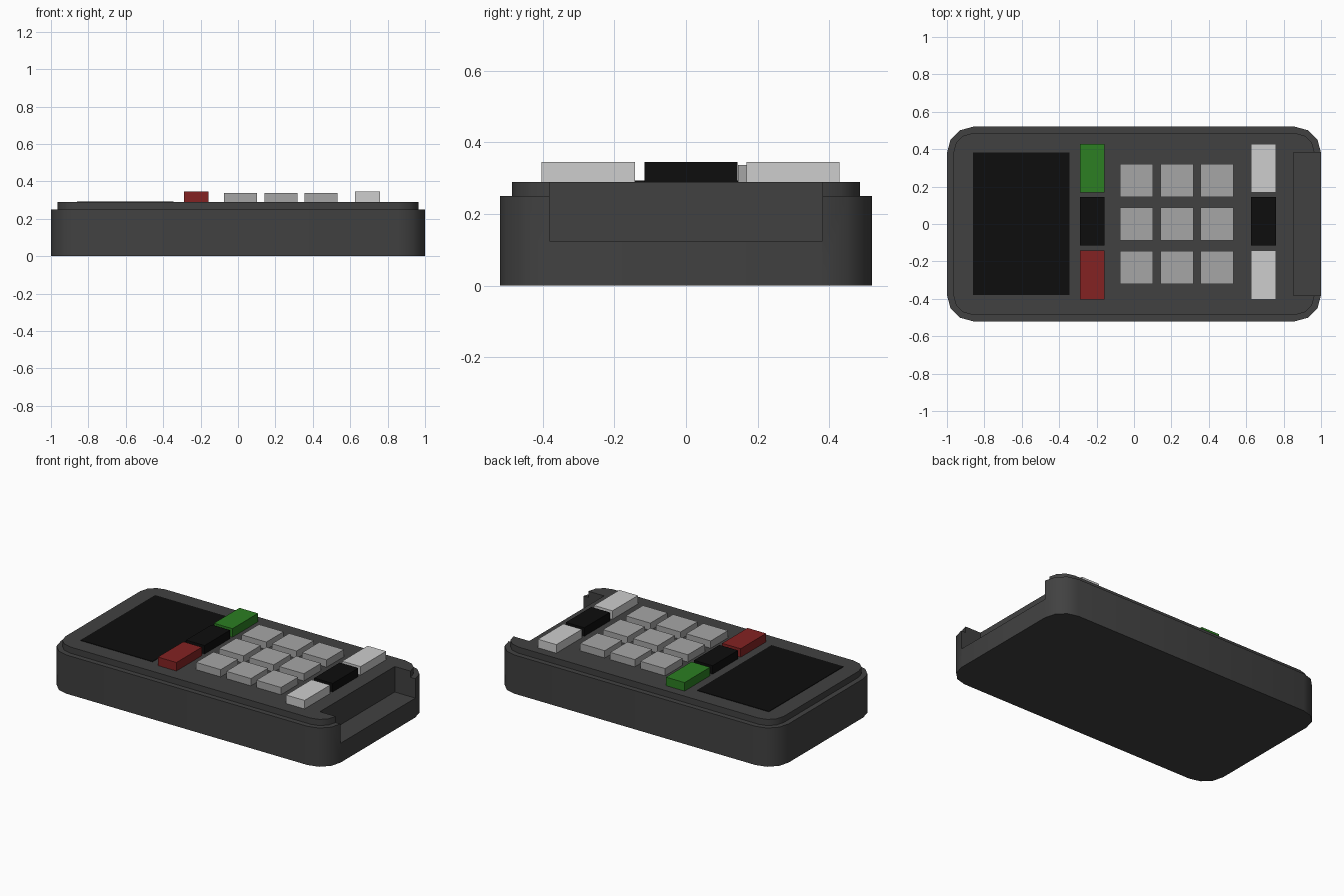
import bpy, bmesh, math

if "Cube" in bpy.data.objects:
    bpy.data.objects.remove(bpy.data.objects["Cube"])


def material(name, *rgb):
    m = bpy.data.materials.new(name)
    m.diffuse_color = (*rgb, 1)
    m.use_nodes = True
    m.node_tree.nodes["Principled BSDF"].inputs["Base Color"].default_value = m.diffuse_color
    return m


CASE = material("charcoal", 0.053, 0.053, 0.053)
BLACK = material("black", 0.004, 0.004, 0.004)
GREEN = material("green", 0.025, 0.21, 0.016)
RED = material("red", 0.23, 0.016, 0.016)
GREY = material("key grey", 0.38, 0.38, 0.38)
PALE = material("pale grey", 0.61, 0.61, 0.61)


def box(name, x0, x1, y0, y1, z0, z1, mat):
    me = bpy.data.meshes.new(name)
    bm = bmesh.new()
    bmesh.ops.create_cube(bm, size=1)
    for v in bm.verts:
        v.co = (x1 if v.co.x > 0 else x0,
                y1 if v.co.y > 0 else y0,
                z1 if v.co.z > 0 else z0)
    bm.to_mesh(me)
    bm.free()
    me.materials.append(mat)
    ob = bpy.data.objects.new(name, me)
    bpy.context.collection.objects.link(ob)
    return ob


def outline(inset, r=0.14, seg=3):
    """Rounded rectangle, counter-clockwise, shrunk by inset."""
    pts = []
    for q, (sx, sy) in enumerate([(1, 1), (-1, 1), (-1, -1), (1, -1)]):
        for i in range(seg + 1):
            a = math.pi / 2 * (q + i / seg)
            pts.append((sx * (1 - r) + (r - inset) * math.cos(a),
                        sy * (0.52 - r) + (r - inset) * math.sin(a)))
    return pts


# Case: rounded slab with a stepped-in top plate
bm = bmesh.new()
rings = [[bm.verts.new((x, y, z)) for x, y in outline(inset)]
         for inset, z in [(0, 0), (0, 0.25), (0.034, 0.25), (0.034, 0.29)]]
for a, b in zip(rings, rings[1:]):
    for i in range(len(a)):
        j = (i + 1) % len(a)
        bm.faces.new((a[i], a[j], b[j], b[i]))
bm.faces.new(rings[0][::-1])
bm.faces.new(rings[-1])
me = bpy.data.meshes.new("case")
bm.to_mesh(me)
bm.free()
me.materials.append(CASE)
case = bpy.data.objects.new("case", me)
bpy.context.collection.objects.link(case)

# Open slot at the right end
cutter = box("slot_cutter", 0.853, 1.2, -0.382, 0.382, 0.125, 0.5, CASE)
cutter.hide_render = True
mod = case.modifiers.new("slot", 'BOOLEAN')
mod.operation = 'DIFFERENCE'
mod.solver = 'EXACT'
mod.object = cutter
bpy.context.view_layer.objects.active = case
case.select_set(True)
bpy.ops.object.modifier_apply(modifier="slot")
bpy.data.objects.remove(cutter)
bpy.ops.object.shade_smooth_by_angle(angle=math.radians(40))

# Screen plate
box("screen", -0.86, -0.345, -0.38, 0.382, 0.286, 0.293, BLACK)

# Number keys
for r, y in enumerate((0.233, 0, -0.233)):
    for c, x in enumerate((0.013, 0.229, 0.444)):
        box(f"number_key_{r}_{c}", x - 0.088, x + 0.088,
            y - 0.088, y + 0.088, 0.28, 0.337, GREY)

# Tall function keys in two columns
for side, x, mats in (("left", -0.224, (GREEN, BLACK, RED)),
                      ("right", 0.692, (PALE, BLACK, PALE))):
    for i, (y, m) in enumerate(zip((0.299, 0.014, -0.273), mats)):
        box(f"{side}_key_{i}", x - 0.066, x + 0.066,
            y - 0.13, y + 0.13, 0.28, 0.345, m)
